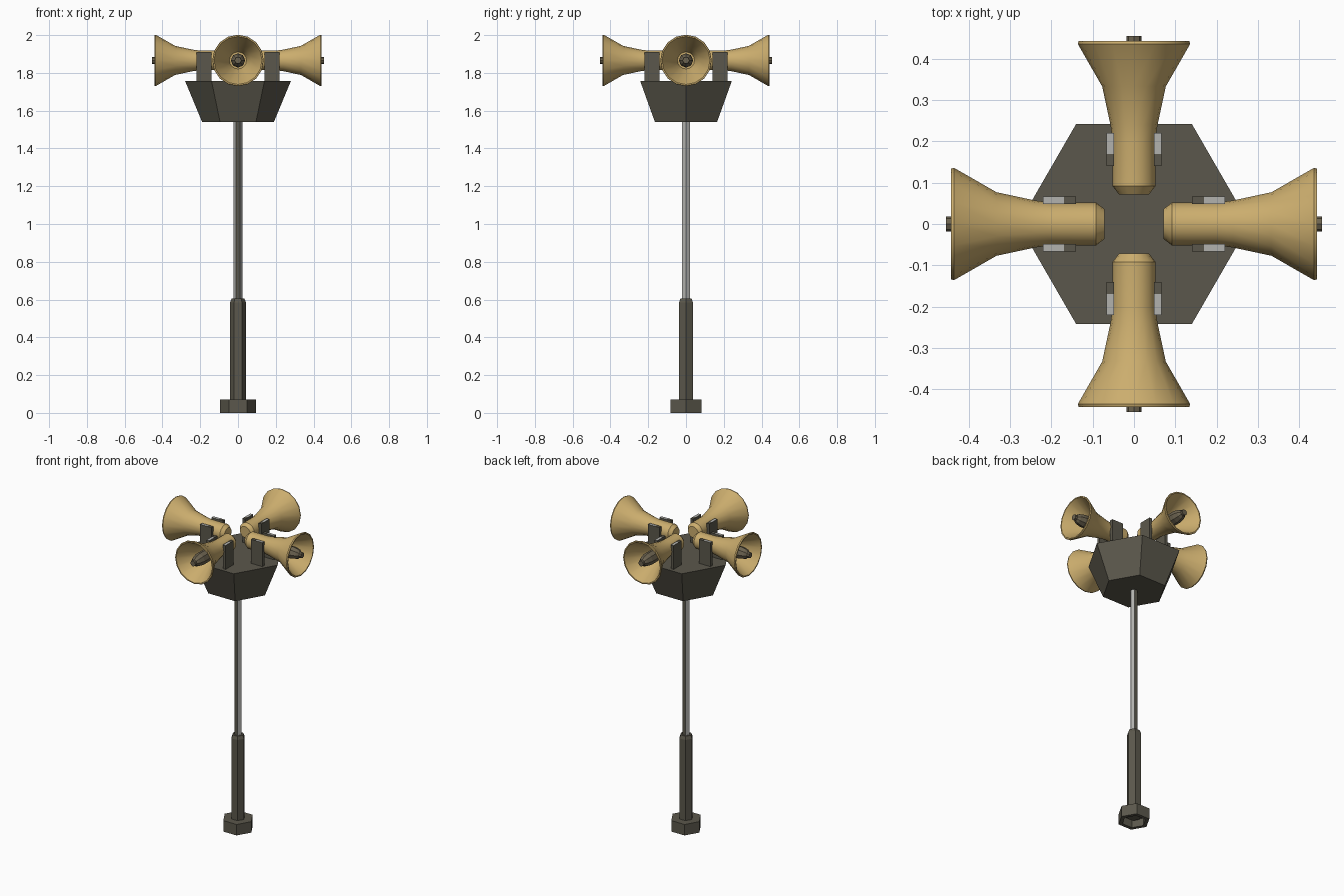
import bpy, bmesh, math
from mathutils import Matrix

if "Cube" in bpy.data.objects:
    bpy.data.objects.remove(bpy.data.objects["Cube"])


def material(name, rgb):
    m = bpy.data.materials.new(name)
    m.diffuse_color = (*rgb, 1)
    m.use_nodes = True
    m.node_tree.nodes["Principled BSDF"].inputs["Base Color"].default_value = m.diffuse_color
    return m


DARK = material("dark olive grey", (0.105, 0.097, 0.072))
LIGHT = material("light grey", (0.45, 0.45, 0.43))
TAN = material("brass tan", (0.60, 0.42, 0.155))
BROWN = material("plug grey brown", (0.15, 0.125, 0.08))


def finish(bm, name, mats, matrix=None, smooth=None):
    if matrix:
        bm.transform(matrix)
    me = bpy.data.meshes.new(name)
    bm.to_mesh(me)
    bm.free()
    ob = bpy.data.objects.new(name, me)
    bpy.context.collection.objects.link(ob)
    for m in mats:
        me.materials.append(m)
    if smooth:
        bpy.ops.object.select_all(action='DESELECT')
        bpy.context.view_layer.objects.active = ob
        ob.select_set(True)
        bpy.ops.object.shade_smooth_by_angle(angle=math.radians(smooth))
    return ob


def lathe(profile, sides, start_cap=True, end_cap=True):
    """Rings of (radius, height) around z, first vertex on +x."""
    bm = bmesh.new()
    rings = [[bm.verts.new((r * math.cos(2 * math.pi * i / sides),
                            r * math.sin(2 * math.pi * i / sides), z))
              for i in range(sides)] for r, z in profile]
    for a, b in zip(rings, rings[1:]):
        for i in range(sides):
            j = (i + 1) % sides
            bm.faces.new((a[i], a[j], b[j], b[i]))
    if start_cap:
        bm.faces.new(rings[0][::-1])
    if end_cap:
        bm.faces.new(rings[-1])
    bm.normal_update()
    return bm


# Hexagonal foot, hollow underneath
finish(lathe([(0.07, 0.05), (0.07, 0), (0.094, 0), (0.094, 0.07)], 6), "foot", [DARK])

# Thick lower post with chamfered top
finish(lathe([(0.042, 0.03), (0.042, 0.585), (0.034, 0.605)], 6), "lower_post", [DARK])

# Thin pole: light sides, dark front and back
bm = lathe([(0.023, 0.59), (0.023, 1.56)], 6)
for f in bm.faces:
    f.material_index = 1 if abs(f.normal.y) > 0.9 else 0
finish(bm, "upper_pole", [LIGHT, DARK])

# Hexagonal flared housing
finish(lathe([(0.19, 1.54), (0.28, 1.757)], 6), "housing", [DARK])

AXIS_Z = 1.866
HORN = [(0.036, 0.071), (0.052, 0.092), (0.052, 0.20), (0.057, 0.24), (0.077, 0.333),
        (0.136, 0.436), (0.134, 0.443), (0.127, 0.443),
        (0.070, 0.34), (0.045, 0.27)]
PLUG = [(0.038, 0.27), (0.038, 0.39), (0.030, 0.425), (0.018, 0.44), (0.018, 0.455)]


def bracket(side):
    """Upright plate; the outer part of its top is light."""
    bm = bmesh.new()
    bmesh.ops.create_cube(bm, size=1, matrix=Matrix.Translation((0.18, side * 0.0575, 1.83))
                          @ Matrix.Diagonal((0.08, 0.019, 0.16, 1)))
    bmesh.ops.bisect_plane(bm, geom=bm.verts[:] + bm.edges[:] + bm.faces[:],
                           plane_co=(0.17, 0, 0), plane_no=(1, 0, 0))
    bm.normal_update()
    for f in bm.faces:
        if f.normal.z > 0.9 and f.calc_center_median().x > 0.17:
            f.material_index = 1
    return bm


# Four horns with plugs and paired brackets
for k, where in enumerate(("right", "back", "left", "front")):
    spin = Matrix.Rotation(k * math.pi / 2, 4, 'Z')
    aim = spin @ Matrix.Translation((0, 0, AXIS_Z)) @ Matrix.Rotation(math.pi / 2, 4, 'Y')
    finish(lathe(HORN, 16), where + "_horn", [TAN], aim, 35)
    finish(lathe(PLUG, 8), where + "_horn_plug", [BROWN], aim)
    for side in (-1, 1):
        finish(bracket(side), f"{where}_bracket_{'a' if side < 0 else 'b'}", [DARK, LIGHT], spin)
